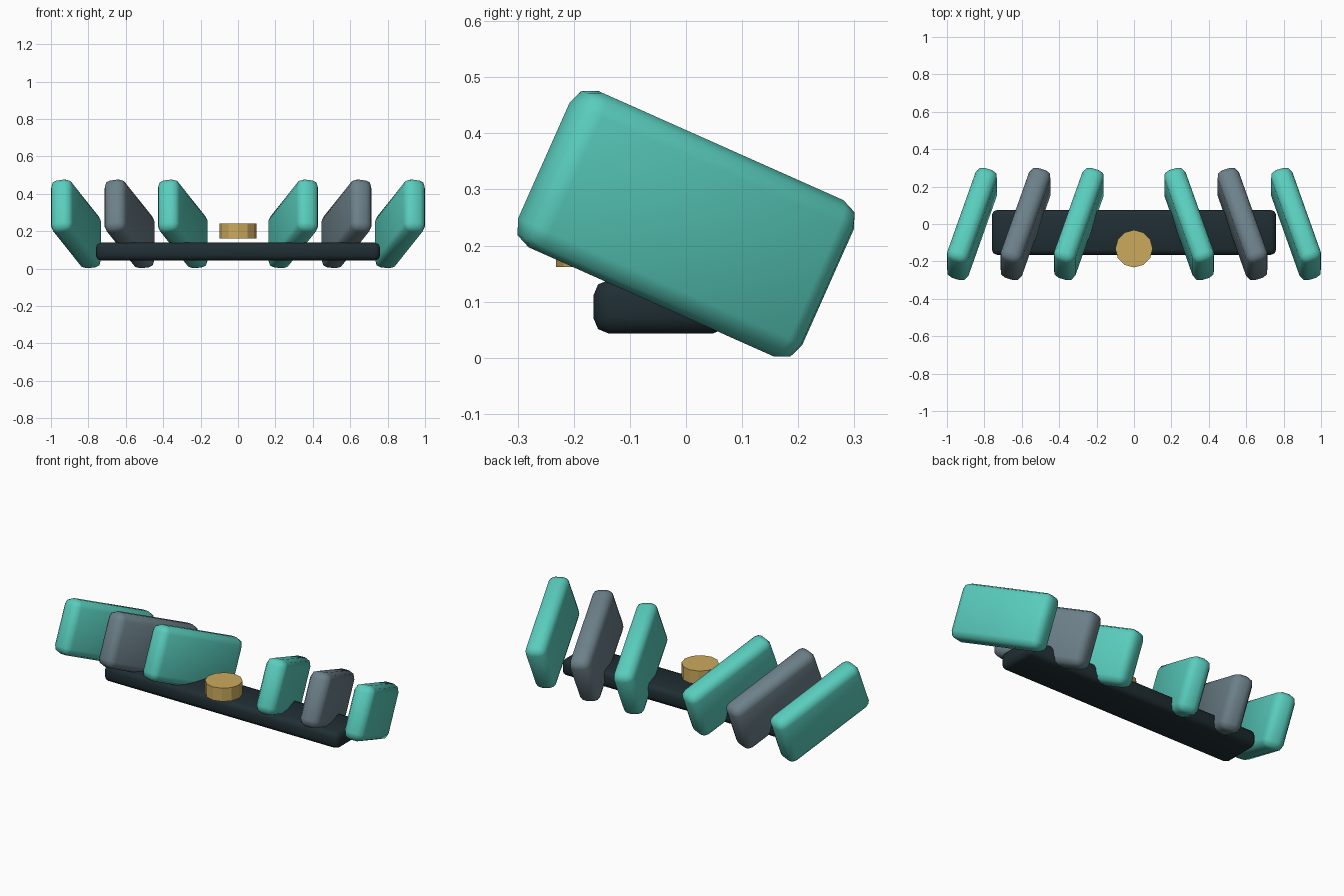
import bpy, bmesh
from math import radians
from mathutils import Matrix, Vector

if "Cube" in bpy.data.objects:
    bpy.data.objects.remove(bpy.data.objects["Cube"])


def material(name, rgb):
    m = bpy.data.materials.new(name)
    m.diffuse_color = (*rgb, 1)
    m.use_nodes = True
    m.node_tree.nodes["Principled BSDF"].inputs["Base Color"].default_value = m.diffuse_color
    return m


TEAL = material("teal", (0.10, 0.61, 0.51))
SLATE = material("slate", (0.15, 0.215, 0.25))
DARK = material("dark", (0.014, 0.027, 0.033))
GOLD = material("gold", (0.60, 0.40, 0.11))


def finish(name, bm, mat, smooth):
    me = bpy.data.meshes.new(name)
    bmesh.ops.recalc_face_normals(bm, faces=bm.faces)
    for f in bm.faces:
        f.smooth = smooth
    bm.to_mesh(me)
    bm.free()
    me.materials.append(mat)
    ob = bpy.data.objects.new(name, me)
    bpy.context.collection.objects.link(ob)
    return ob


def rounded_box(name, size, loc, bevel, mat, rot=Matrix()):
    bm = bmesh.new()
    bmesh.ops.create_cube(bm, size=1)
    bmesh.ops.scale(bm, vec=Vector(size), verts=bm.verts)
    bmesh.ops.bevel(bm, geom=bm.edges[:], offset=bevel, segments=2,
                    profile=0.5, affect='EDGES')
    bmesh.ops.transform(bm, matrix=Matrix.Translation(loc) @ rot, verts=bm.verts)
    return finish(name, bm, mat, True)


# base bar
rounded_box("base_bar", (1.52, 0.24, 0.096), (0, -0.045, 0.091), 0.028, DARK)

# tilted blades, three mirrored pairs
tilt = Matrix.Rotation(radians(-24), 4, 'X')
for side, label in ((-1, "left"), (1, "right")):
    rot = tilt @ Matrix.Rotation(radians(18 * side), 4, 'Z')
    for i, (x, mat) in enumerate(((0.295, TEAL), (0.58, SLATE), (0.866, TEAL))):
        rounded_box(f"blade_{label}_{i + 1}", (0.12, 0.57, 0.305),
                    (side * x, 0, 0.239), 0.04, mat, rot)

# centre knob
bm = bmesh.new()
bmesh.ops.create_cone(bm, cap_ends=True, segments=12, radius1=0.1, radius2=0.1,
                      depth=0.078, matrix=Matrix.Translation((0, -0.132, 0.201)))
finish("centre_knob", bm, GOLD, False)
